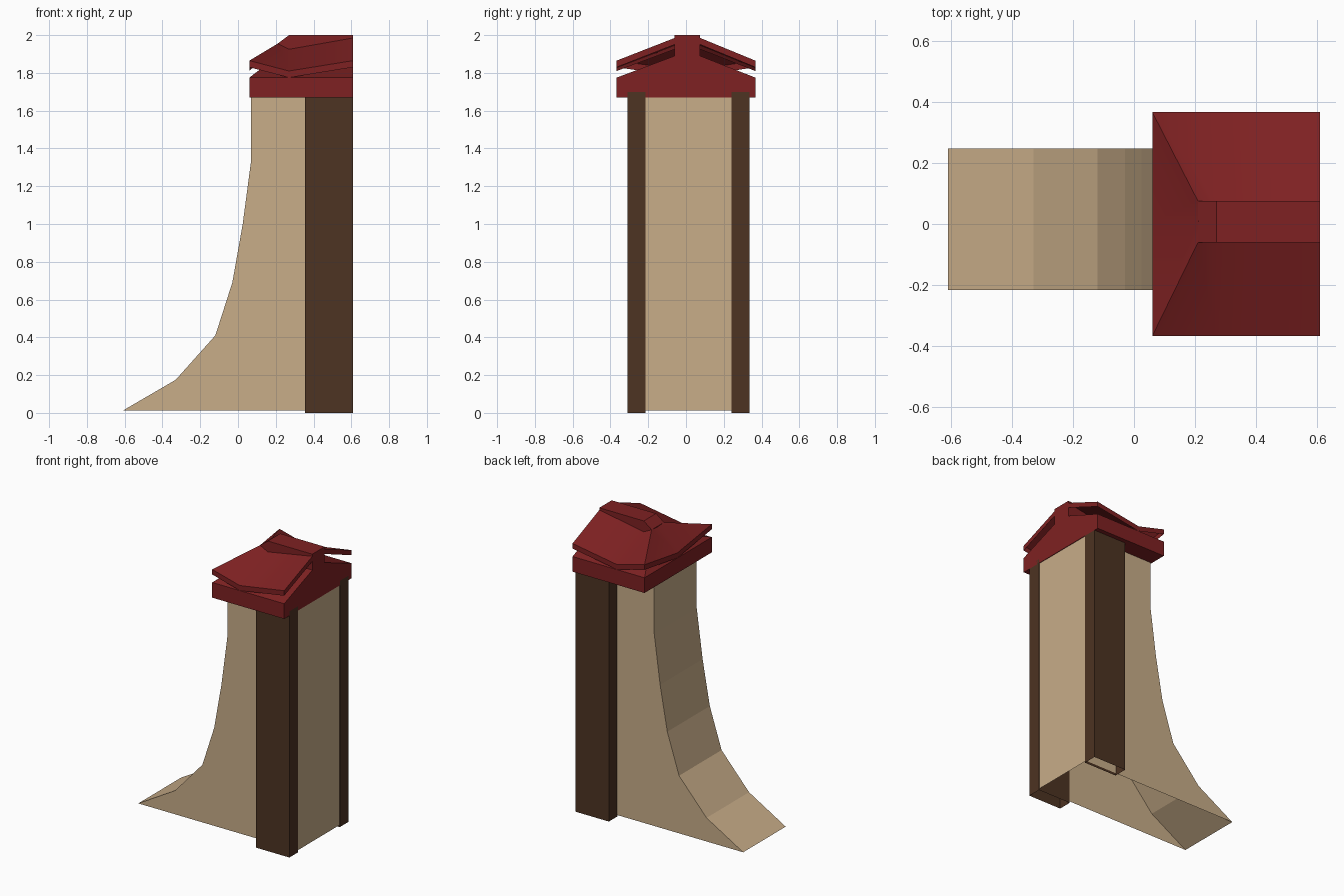
import bpy, bmesh, math

if "Cube" in bpy.data.objects:
    bpy.data.objects.remove(bpy.data.objects["Cube"])


def material(name, rgb):
    m = bpy.data.materials.new(name)
    m.diffuse_color = (*rgb, 1)
    m.use_nodes = True
    m.node_tree.nodes["Principled BSDF"].inputs["Base Color"].default_value = m.diffuse_color
    return m


TAN = material("tan plaster", (0.58, 0.417, 0.25))
BROWN = material("dark brown wood", (0.074, 0.033, 0.016))
RED = material("red roof", (0.209, 0.0152, 0.016))


def make(name, verts, faces, mat, solid=True):
    bm = bmesh.new()
    vs = [bm.verts.new(v) for v in verts]
    for f in faces:
        bm.faces.new([vs[i] for i in f])
    if solid:
        bmesh.ops.recalc_face_normals(bm, faces=bm.faces[:])
    me = bpy.data.meshes.new(name)
    bm.to_mesh(me)
    bm.free()
    me.materials.append(mat)
    ob = bpy.data.objects.new(name, me)
    bpy.context.collection.objects.link(ob)
    return ob


def prism(name, profile, y0, y1, mat, open_edge=None):
    """Extrude an x-z profile along y; open_edge leaves one side out."""
    n = len(profile)
    verts = [(x, y, z) for y in (y0, y1) for x, z in profile]
    faces = [range(n), range(2 * n - 1, n - 1, -1)]
    faces += [(i, (i + 1) % n, n + (i + 1) % n, n + i)
              for i in range(n) if i != open_edge]
    return make(name, verts, faces, mat)


# Buttress wall with a curved flare, open underneath
flare = [(-0.61, 0.012), (-0.33, 0.175), (-0.12, 0.41), (-0.03, 0.69),
         (0.025, 1.0), (0.07, 1.34), (0.07, 1.70), (0.606, 1.70), (0.606, 0.012)]
prism("buttress_wall", flare, -0.217, 0.247, TAN, open_edge=8)

# Corner posts, open underneath
post = [(0.355, 0.0), (0.355, 1.70), (0.61, 1.70), (0.61, 0.0)]
prism("front_post", post, -0.31, -0.215, BROWN, open_edge=3)
prism("back_post", post, 0.24, 0.335, BROWN, open_edge=3)

# Lower roof: eave band with a hipped top, gable at the right end
R0, R1, E = -0.06, 0.075, 0.367
rect = [(0.06, -E), (0.61, -E), (0.61, E), (0.06, E)]
top = [(0.21, R0), (0.61, R0), (0.61, R1), (0.21, R1)]
verts = [(x, y, 1.67) for x, y in rect] + [(x, y, 1.775) for x, y in rect] \
    + [(x, y, 1.89) for x, y in top]
faces = [(0, 1, 2, 3), (8, 9, 10, 11)]
faces += [(k + i, k + (i + 1) % 4, k + 4 + (i + 1) % 4, k + 4 + i)
          for k in (0, 4) for i in range(4)]
make("lower_roof", verts, faces, RED)

# Ridge beam with a sloped left end
prism("ridge_beam", [(0.21, 1.88), (0.61, 1.88), (0.61, 2.0), (0.27, 2.0), (0.21, 1.955)],
      R0, R1, RED)

# Upper roof skin: sagging sheet round three sides
eave = [(0.61, -E, 1.865), (0.27, -E, 1.81), (0.06, -E, 1.865), (0.06, 0.008, 1.81),
        (0.06, E, 1.865), (0.27, E, 1.81), (0.61, E, 1.865)]
crest = [(0.61, R0, 1.985), (0.27, R0, 1.925), (0.21, R0, 1.955), (0.21, 0.008, 1.95),
         (0.21, R1, 1.955), (0.27, R1, 1.925), (0.61, R1, 1.985)]
n = len(eave)
skin = make("upper_roof_skin", eave + crest,
            [(i, n + i, n + i + 1, i + 1) for i in range(n - 1)], RED, solid=False)
bpy.context.view_layer.objects.active = skin
skin.select_set(True)
bpy.ops.object.shade_smooth_by_angle(angle=math.radians(30))

# Rim hanging from the skin's outer edge
edge = [crest[0]] + eave + [crest[-1]]
m = len(edge)
make("upper_roof_rim", edge + [(x, y, z - 0.035) for x, y, z in edge],
     [(i, i + 1, m + i + 1, m + i) for i in range(m - 1)], RED, solid=False)
